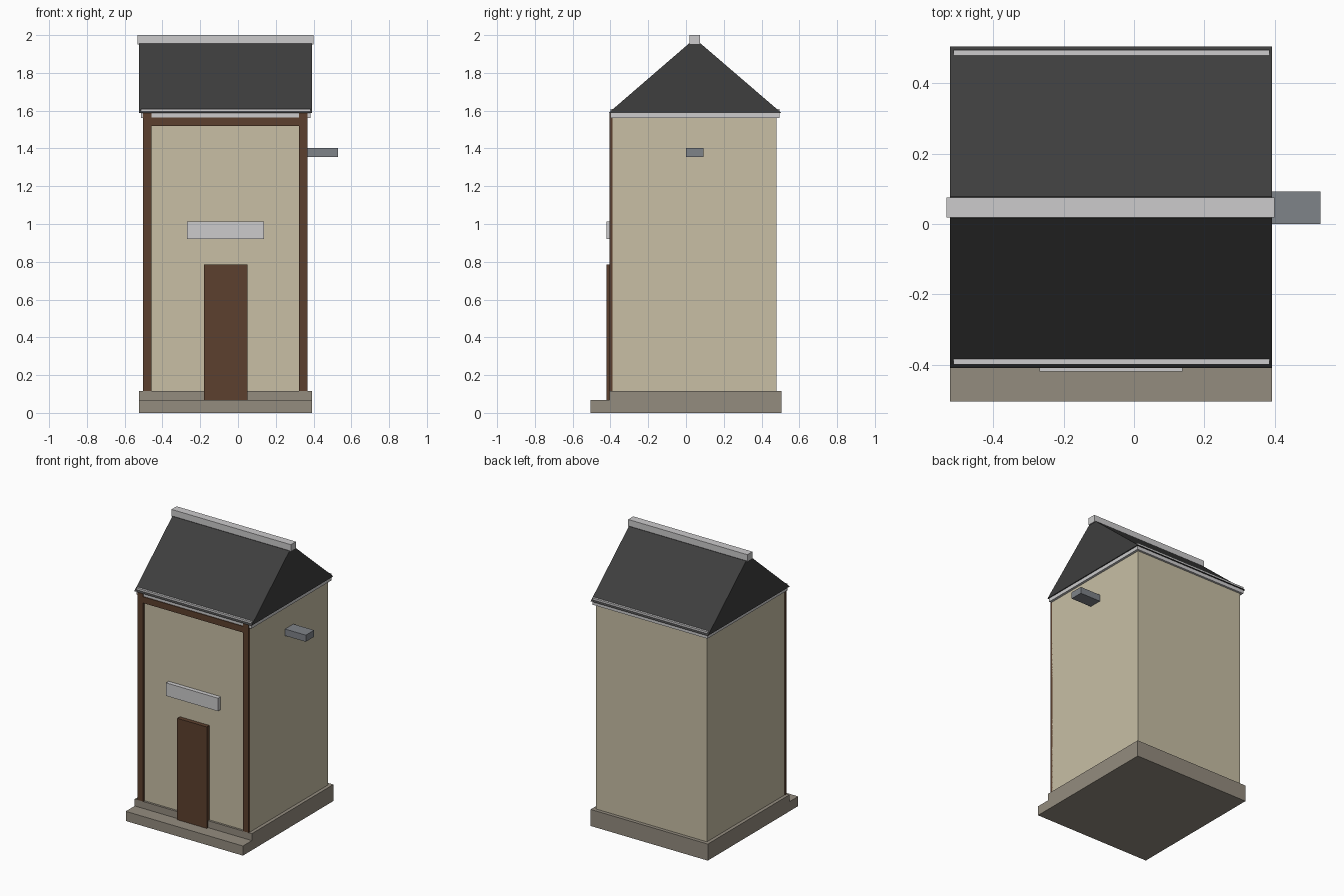
import bpy, bmesh

if "Cube" in bpy.data.objects:
    bpy.data.objects.remove(bpy.data.objects["Cube"])


def material(name, r, g, b):
    """Flat colour given as 0-255 sRGB, stored as linear."""
    lin = [c / 255 / 12.92 if c < 11 else ((c / 255 + 0.055) / 1.055) ** 2.4 for c in (r, g, b)]
    m = bpy.data.materials.new(name)
    m.diffuse_color = (*lin, 1)
    m.use_nodes = True
    m.node_tree.nodes["Principled BSDF"].inputs["Base Color"].default_value = m.diffuse_color
    return m


STONE = material("stone", 148, 140, 127)
PLASTER = material("plaster", 200, 191, 165)
WOOD = material("dark wood", 92, 64, 46)
SLATE = material("slate", 62, 62, 62)
TRIM = material("light trim", 204, 203, 204)
METAL = material("grey metal", 127, 131, 137)


def finish(name, bm, mat):
    bmesh.ops.recalc_face_normals(bm, faces=bm.faces)
    mesh = bpy.data.meshes.new(name)
    bm.to_mesh(mesh)
    bm.free()
    mesh.materials.append(mat)
    obj = bpy.data.objects.new(name, mesh)
    bpy.context.collection.objects.link(obj)
    return obj


def box(name, x, y, z, mat):
    """Box from (min, max) ranges on each axis."""
    bm = bmesh.new()
    bmesh.ops.create_cube(bm, size=1)
    for v in bm.verts:
        v.co = [r[0] if c < 0 else r[1] for c, r in zip(v.co, (x, y, z))]
    return finish(name, bm, mat)


def prism_x(name, profile, x, mat):
    """Extrude a (y, z) profile along x."""
    bm = bmesh.new()
    face = bm.faces.new([bm.verts.new((x[0], py, pz)) for py, pz in profile])
    ext = bmesh.ops.extrude_face_region(bm, geom=[face])["geom"]
    verts = [g for g in ext if isinstance(g, bmesh.types.BMVert)]
    bmesh.ops.translate(bm, verts=verts, vec=(x[1] - x[0], 0, 0))
    return finish(name, bm, mat)


# Stone base with a lower front step
BASE_X = (-0.524, 0.392)
prism_x("plinth_and_step",
        [(-0.505, 0), (0.505, 0), (0.505, 0.117), (-0.405, 0.117), (-0.405, 0.068), (-0.505, 0.068)],
        BASE_X, STONE)

# Main walls
box("walls", (-0.5, 0.368), (-0.39, 0.48), (0.117, 1.57), PLASTER)

# Timber frame on the front
FRAME_Y = (-0.406, -0.388)
for side, x in (("left", (-0.502, -0.457)), ("right", (0.323, 0.368))):
    box(f"corner_post_{side}", x, FRAME_Y, (0.117, 1.588), WOOD)
box("front_beam", (-0.457, 0.323), FRAME_Y, (1.52, 1.564), WOOD)

# Door and blank sign board
box("door", (-0.181, 0.05), (-0.42, -0.388), (0.068, 0.785), WOOD)
box("sign_board", (-0.269, 0.138), (-0.42, -0.388), (0.92, 1.012), TRIM)

# Bracket on the right wall
box("side_bracket", (0.36, 0.53), (0.0, 0.093), (1.355, 1.402), METAL)

# Eaves trim, poking through the lower roof edge
box("eaves_trim", (-0.514, 0.385), (-0.4, 0.495), (1.562, 1.61), TRIM)

# Gable roof and ridge cap
prism_x("roof", [(-0.41, 1.588), (0.505, 1.588), (0.078, 1.955), (0.015, 1.955)], BASE_X, SLATE)
box("ridge_cap", (-0.533, 0.4), (0.018, 0.075), (1.95, 2.0), TRIM)
